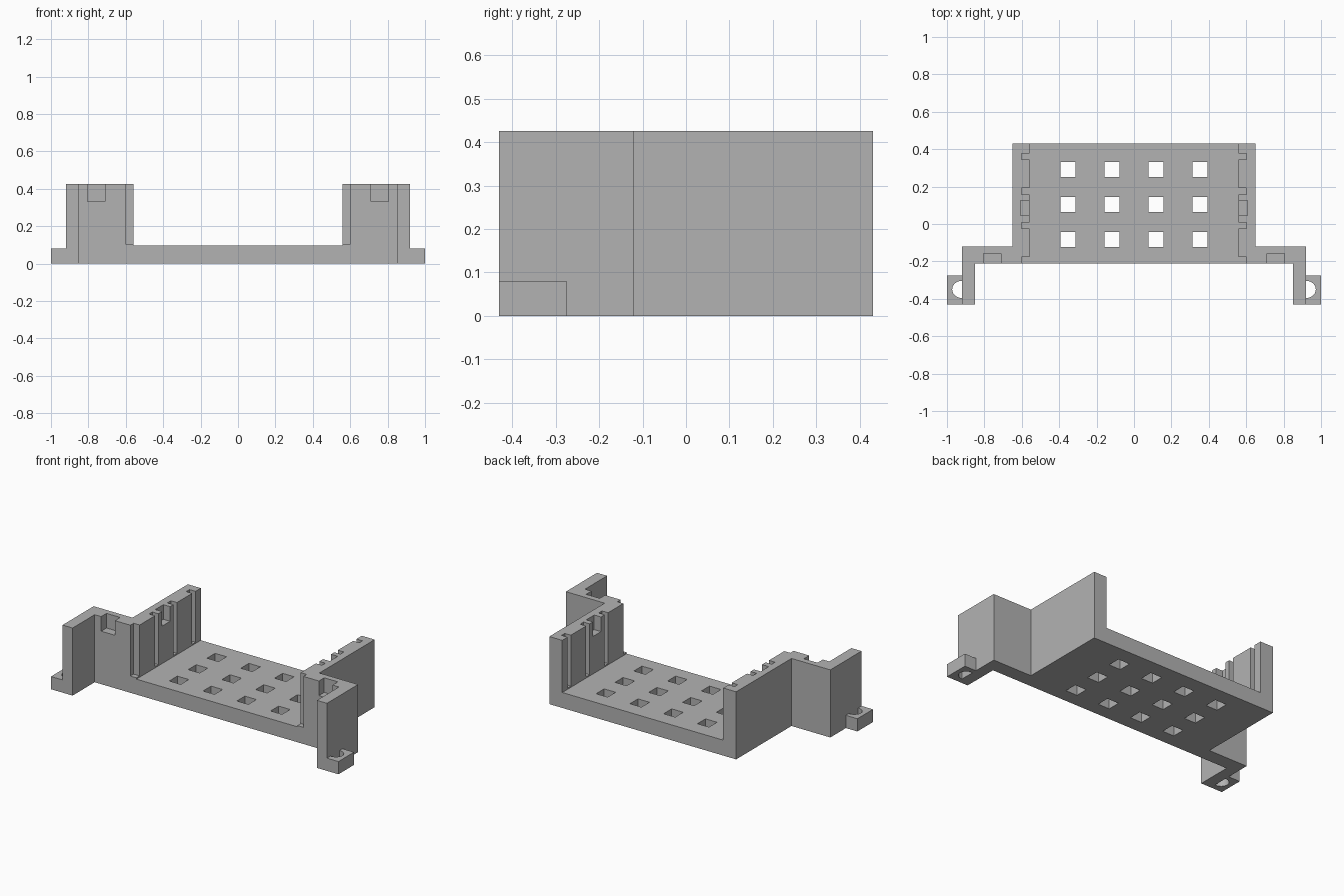
import bpy
import bmesh
import math

old = bpy.data.objects.get("Cube")
if old:
    bpy.data.objects.remove(old, do_unlink=True)

grey = bpy.data.materials.new("plain grey")
grey.use_nodes = True
colour = (0.45, 0.45, 0.45, 1)
grey.diffuse_color = colour
grey.node_tree.nodes["Principled BSDF"].inputs["Base Color"].default_value = colour

WALL_IN, WALL_OUT, LEG_IN, LEG_OUT = 0.56, 0.65, 0.85, 0.92
FRONT, ARM_BACK, BACK, TIP = -0.21, -0.12, 0.43, -0.43
HEIGHT, FLOOR, FOOT_H = 0.425, 0.097, 0.08
OVER = 0.05  # overshoot of open cuts


def prism(name, outline, z0, z1, mirrored=False):
    """Extrude a plan outline between two heights."""
    bm = bmesh.new()
    face = bm.faces.new([bm.verts.new((x, y, z0)) for x, y in outline])
    top = bmesh.ops.extrude_face_region(bm, geom=[face])["geom"]
    bmesh.ops.translate(bm, vec=(0, 0, z1 - z0),
                        verts=[v for v in top if isinstance(v, bmesh.types.BMVert)])
    if mirrored:
        twin = bmesh.ops.duplicate(bm, geom=bm.verts[:] + bm.edges[:] + bm.faces[:])["geom"]
        for v in twin:
            if isinstance(v, bmesh.types.BMVert):
                v.co.x = -v.co.x
    bmesh.ops.recalc_face_normals(bm, faces=bm.faces)
    mesh = bpy.data.meshes.new(name)
    bm.to_mesh(mesh)
    bm.free()
    mesh.materials.append(grey)
    obj = bpy.data.objects.new(name, mesh)
    bpy.context.collection.objects.link(obj)
    return obj


def box(name, x0, x1, y0, y1, z0, z1, mirrored=False):
    return prism(name, [(x0, y0), (x1, y0), (x1, y1), (x0, y1)], z0, z1, mirrored)


def combine(target, tool, operation):
    """Apply a boolean and discard the tool object."""
    tool.hide_render = True
    mod = target.modifiers.new("boolean", "BOOLEAN")
    mod.operation, mod.solver, mod.object = operation, "EXACT", tool
    bpy.context.view_layer.update()
    graph = bpy.context.evaluated_depsgraph_get()
    mesh = bpy.data.meshes.new_from_object(target.evaluated_get(graph))
    target.modifiers.clear()
    target.data = mesh
    bpy.data.objects.remove(tool, do_unlink=True)


# Floor of the tray joined to the stepped side walls
tray = box("tray", -0.6, 0.6, FRONT, BACK, 0, FLOOR)
walls = prism("side_walls", [
    (WALL_IN, FRONT), (LEG_IN, FRONT), (LEG_IN, TIP), (LEG_OUT, TIP),
    (LEG_OUT, ARM_BACK), (WALL_OUT, ARM_BACK), (WALL_OUT, BACK), (WALL_IN, BACK),
], 0, HEIGHT, mirrored=True)
combine(tray, walls, "UNION")

# Square floor holes
for i in range(4):
    for j in range(3):
        x, y = (i - 1.5) * 0.235, 0.105 + (j - 1) * 0.1875
        combine(tray, box("hole_cutter", x - 0.04, x + 0.04, y - 0.04, y + 0.04,
                          -OVER, FLOOR + OVER), "DIFFERENCE")

# Tall grooves on the inner faces, the first open to the front
for y0, y1 in ((FRONT - OVER, -0.177), (-0.025, 0.008), (0.158, 0.193), (0.345, 0.377)):
    combine(tray, box("groove_cutter", WALL_IN - OVER, 0.602, y0, y1,
                      0.105, HEIGHT + OVER, True), "DIFFERENCE")

# Shallow pockets at the wall tops and the arm tops
combine(tray, box("wall_pocket_cutter", WALL_IN - OVER, 0.607, 0.045, 0.125,
                  0.333, HEIGHT + OVER, True), "DIFFERENCE")
combine(tray, box("arm_pocket_cutter", 0.71, 0.805, FRONT - OVER, -0.157,
                  0.333, HEIGHT + OVER, True), "DIFFERENCE")

# Mounting feet with half-round screw holes against the legs
arc = [(LEG_OUT + 0.052 * math.cos(a), -0.35 + 0.046 * math.sin(a))
       for a in (math.radians(-90 + 180 * k / 16) for k in range(17))]
feet = prism("mounting_feet", [(LEG_OUT, TIP), (1, TIP), (1, -0.275), (LEG_OUT, -0.275)]
             + arc[::-1], 0, FOOT_H, mirrored=True)
feet.select_set(True)
bpy.context.view_layer.objects.active = feet
bpy.ops.object.shade_smooth_by_angle()
